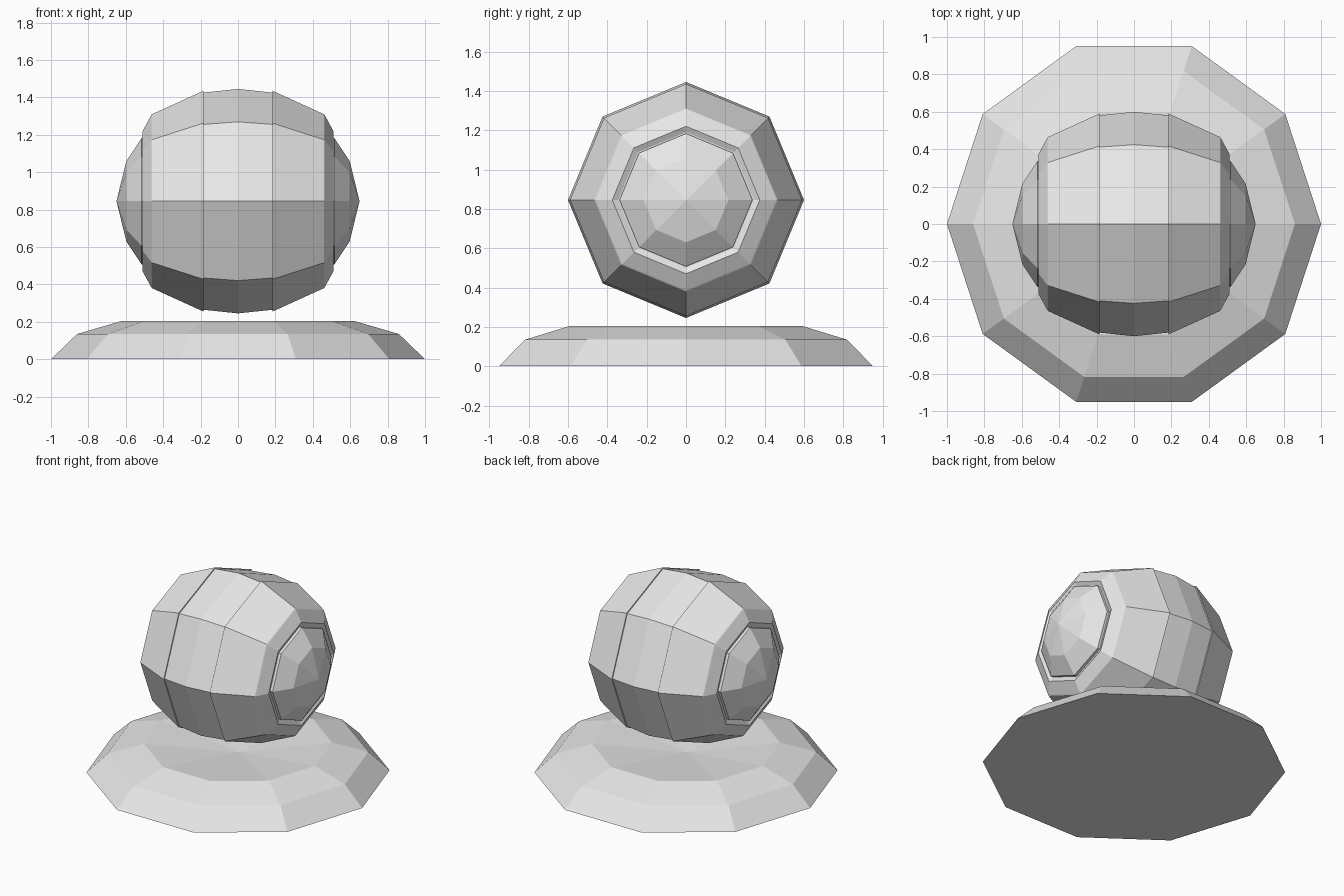
import bpy, bmesh
from math import cos, sin, tau

if "Cube" in bpy.data.objects:
    bpy.data.objects.remove(bpy.data.objects["Cube"])

grey = bpy.data.materials.new("plain grey")
grey.use_nodes = True
grey.diffuse_color = (0.8, 0.8, 0.8, 1)
grey.node_tree.nodes["Principled BSDF"].inputs["Base Color"].default_value = (0.8, 0.8, 0.8, 1)

BALL_HEIGHT = 0.845


def lathe(name, profile, sides, place):
    """Flat-faced solid of revolution; profile holds (position on axis, radius)."""
    bm = bmesh.new()
    rings = []
    for along, radius in profile:
        count = sides if radius > 0 else 1
        rings.append([bm.verts.new(place(along, radius * cos(tau * i / sides),
                                         radius * sin(tau * i / sides)))
                      for i in range(count)])
    for a, b in zip(rings, rings[1:]):
        for i in range(sides):
            j = (i + 1) % sides
            corners = [a[i % len(a)], a[j % len(a)], b[j % len(b)], b[i % len(b)]]
            bm.faces.new(list(dict.fromkeys(corners)))
    bmesh.ops.recalc_face_normals(bm, faces=bm.faces)
    mesh = bpy.data.meshes.new(name)
    bm.to_mesh(mesh)
    bm.free()
    mesh.materials.append(grey)
    obj = bpy.data.objects.new(name, mesh)
    bpy.context.collection.objects.link(obj)
    return obj


def upright(h, u, v):
    return (u, v, h)


# Ten-sided foot with a shallow dish in its top
lathe("dished_base",
      [(0, 0), (0, 1), (0.135, 0.86), (0.205, 0.62), (0.14, 0)], 10, upright)

# Eight-sided ball: middle band, then a shell and a domed cap on each side
lathe("ball_middle_band",
      [(-0.19, 0), (-0.19, 0.58), (0, 0.6), (0.19, 0.58), (0.19, 0)], 8,
      lambda h, u, v: (h, u, v + BALL_HEIGHT))

for side, sign in (("left", 1), ("right", -1)):
    def sideways(h, u, v, sign=sign):
        return (sign * h, u, v + BALL_HEIGHT)

    lathe(side + "_ball_shell",
          [(0.185, 0), (0.185, 0.59), (0.46, 0.465), (0.465, 0.458),
           (0.51, 0.375), (0.495, 0.345), (0.495, 0)], 8, sideways)
    lathe(side + "_domed_cap",
          [(0.48, 0), (0.48, 0.338), (0.515, 0.338), (0.597, 0.215), (0.65, 0)],
          8, sideways)
